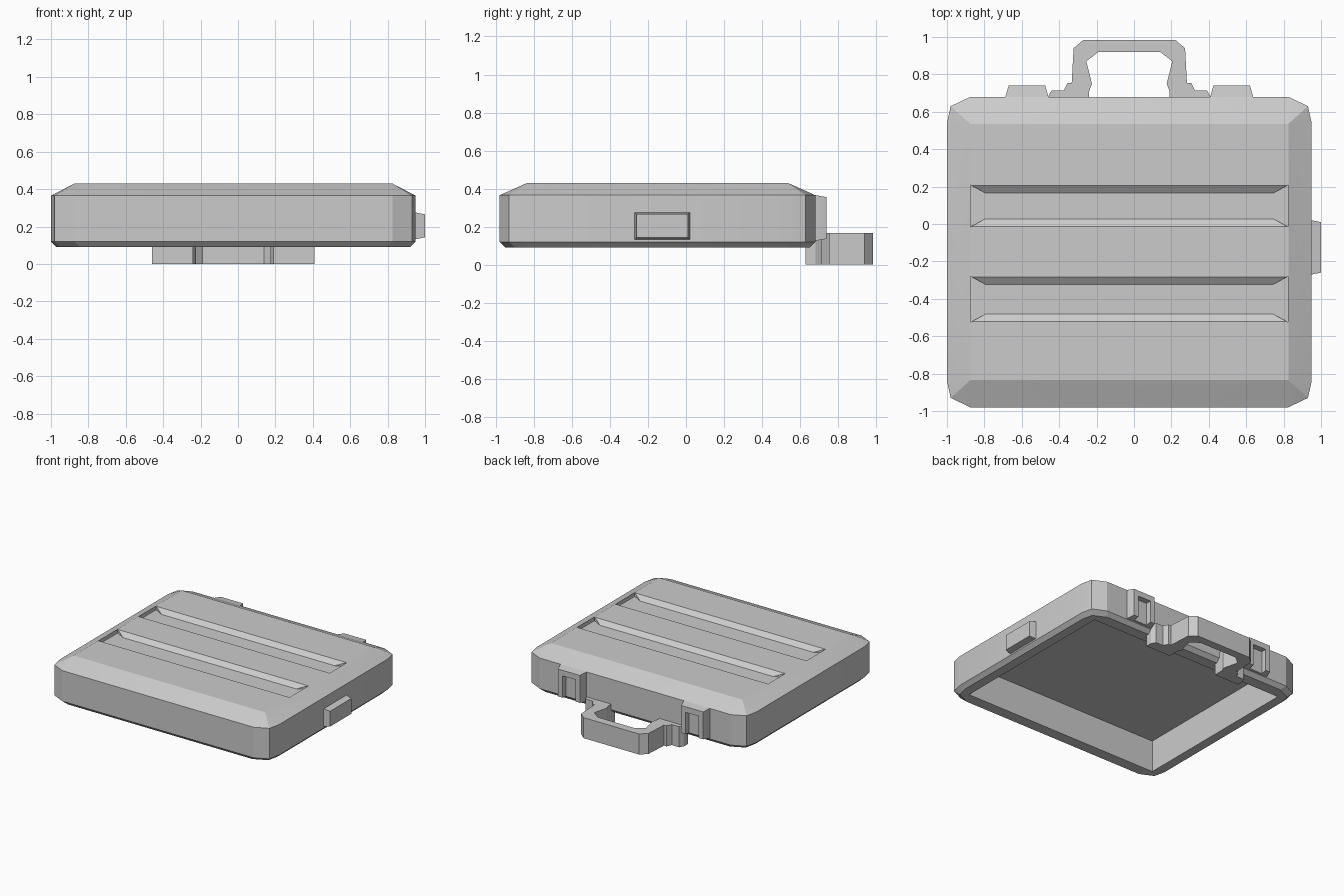
import bpy, bmesh
from mathutils import Vector

cube = bpy.data.objects.get("Cube")
if cube:
    bpy.data.objects.remove(cube, do_unlink=True)

CX, CY = -0.025, -0.15          # centre of the case shell

grey = bpy.data.materials.new("plain_grey")
grey.use_nodes = True
GREY = (0.6, 0.6, 0.6, 1)
grey.diffuse_color = GREY
grey.node_tree.nodes["Principled BSDF"].inputs["Base Color"].default_value = GREY


def finish(name, bm):
    bmesh.ops.recalc_face_normals(bm, faces=bm.faces)
    mesh = bpy.data.meshes.new(name)
    bm.to_mesh(mesh)
    bm.free()
    mesh.materials.append(grey)
    obj = bpy.data.objects.new(name, mesh)
    bpy.context.collection.objects.link(obj)
    return obj


def hull(name, points):
    bm = bmesh.new()
    for p in points:
        bm.verts.new(p)
    bmesh.ops.convex_hull(bm, input=bm.verts)
    bmesh.ops.dissolve_limit(bm, angle_limit=0.01, verts=bm.verts, edges=bm.edges)
    return finish(name, bm)


def box(name, x0, x1, y0, y1, z0, z1):
    return hull(name, [(x, y, z) for x in (x0, x1) for y in (y0, y1) for z in (z0, z1)])


def cut(obj, cutters):
    for c in cutters:
        mod = obj.modifiers.new("cut", 'BOOLEAN')
        mod.operation = 'DIFFERENCE'
        mod.solver = 'EXACT'
        mod.object = c
    deps = bpy.context.evaluated_depsgraph_get()
    mesh = bpy.data.meshes.new_from_object(obj.evaluated_get(deps))
    obj.modifiers.clear()
    obj.data = mesh
    for c in cutters:
        bpy.data.objects.remove(c, do_unlink=True)


def ring(corner, z, inset=0.0):
    # Mirror corner points into all four quadrants
    return [(CX + sx * (x - inset), CY + sy * (y - inset), z)
            for x, y in corner for sx in (-1, 1) for sy in (-1, 1)]


def groove_cutter(y0, y1):
    # Recess with sloped long sides and upright ends
    bm = bmesh.new()
    top, low, slope = 0.432, 0.4, 0.043
    v = lambda x, y, z: bm.verts.new((CX + x, y, z))
    ends, runs = (-0.848, 0.848), (-0.77, 0.77)
    t, f, g = {}, {}, {}
    for i in (0, 1):
        for j, (y, s) in enumerate(((y0, slope), (y1, -slope))):
            t[i, j] = v(ends[i], y, top)
            f[i, j] = v(ends[i], y, low)
            g[i, j] = v(runs[i], y + s, low)
    for j in (0, 1):
        bm.faces.new((t[0, j], t[1, j], g[1, j], g[0, j]))
        for i in (0, 1):
            bm.faces.new((t[i, j], f[i, j], g[i, j]))
    for i in (0, 1):
        bm.faces.new((t[i, 0], t[i, 1], f[i, 1], f[i, 0]))
        bm.faces.new((f[i, 0], f[i, 1], g[i, 1], g[i, 0]))
    bm.faces.new((g[0, 0], g[1, 0], g[1, 1], g[0, 1]))
    bm.faces.new((t[0, 0], t[1, 0], t[1, 1], t[0, 1]))
    return finish("groove_cutter", bm)


# Case shell: chamfered lid, hollow underneath, two grooves on top
corner = [(0.975, 0.69), (0.955, 0.78), (0.85, 0.83)]
shell = hull("case_shell",
             ring(corner, 0.09, 0.03) + ring(corner, 0.12)
             + ring(corner, 0.365) + ring([(0.85, 0.685)], 0.43))
cavity = box("cavity_cutter", CX - 0.87, CX + 0.87, CY - 0.71, CY + 0.71, 0, 0.345)
cut(shell, [cavity, groove_cutter(-0.015, 0.208), groove_cutter(-0.525, -0.28)])

# Carrying handle: half outline mirrored, then extruded
half = [(0.215, 0.63), (0.215, 0.71), (0.2, 0.75), (0.23, 0.87), (0.165, 0.92)]
outer = [(0.245, 0.985), (0.298, 0.94), (0.308, 0.755), (0.33, 0.755),
         (0.35, 0.715), (0.415, 0.715), (0.435, 0.68), (0.435, 0.63)]
left = outer + half
outline = [(CX + x, y) for x, y in left] + [(CX - x, y) for x, y in reversed(left)]
bm = bmesh.new()
face = bm.faces.new([bm.verts.new((x, y, 0)) for x, y in outline])
new = bmesh.ops.extrude_face_region(bm, geom=[face])["geom"]
bmesh.ops.translate(bm, vec=Vector((0, 0, 0.165)),
                    verts=[g for g in new if isinstance(g, bmesh.types.BMVert)])
handle = finish("carry_handle", bm)

# Latches: tapered blocks with a slot open at the bottom
parts = [shell, handle]
for side, name in ((1, "left_latch"), (-1, "right_latch")):
    x = CX + side * 0.5475
    latch = hull(name, [(x + s * w, y, z) for s in (-1, 1)
                        for w, y, zs in ((0.115, 0.67, (0.125, 0.367)),
                                         (0.115, 0.68, (0.125, 0.365)),
                                         (0.098, 0.74, (0.135, 0.355)))
                        for z in zs])
    cut(latch, [box("slot_cutter", x - 0.058, x + 0.058, 0.695, 0.8, 0.1, 0.31)])
    parts.append(latch)

# Side button on the left wall
button = hull("side_button", [(x, -0.125 + s * w, z)
                              for x, w, zs in ((0.94, 0.147, (0.13, 0.277)),
                                               (1.0, 0.135, (0.142, 0.265)))
                              for s in (-1, 1) for z in zs])
parts.append(button)

# Faceted look with only the shallowest corner bends blended
bpy.ops.object.select_all(action='DESELECT')
for p in parts:
    p.select_set(True)
bpy.context.view_layer.objects.active = shell
bpy.ops.object.shade_smooth_by_angle(angle=0.3)
